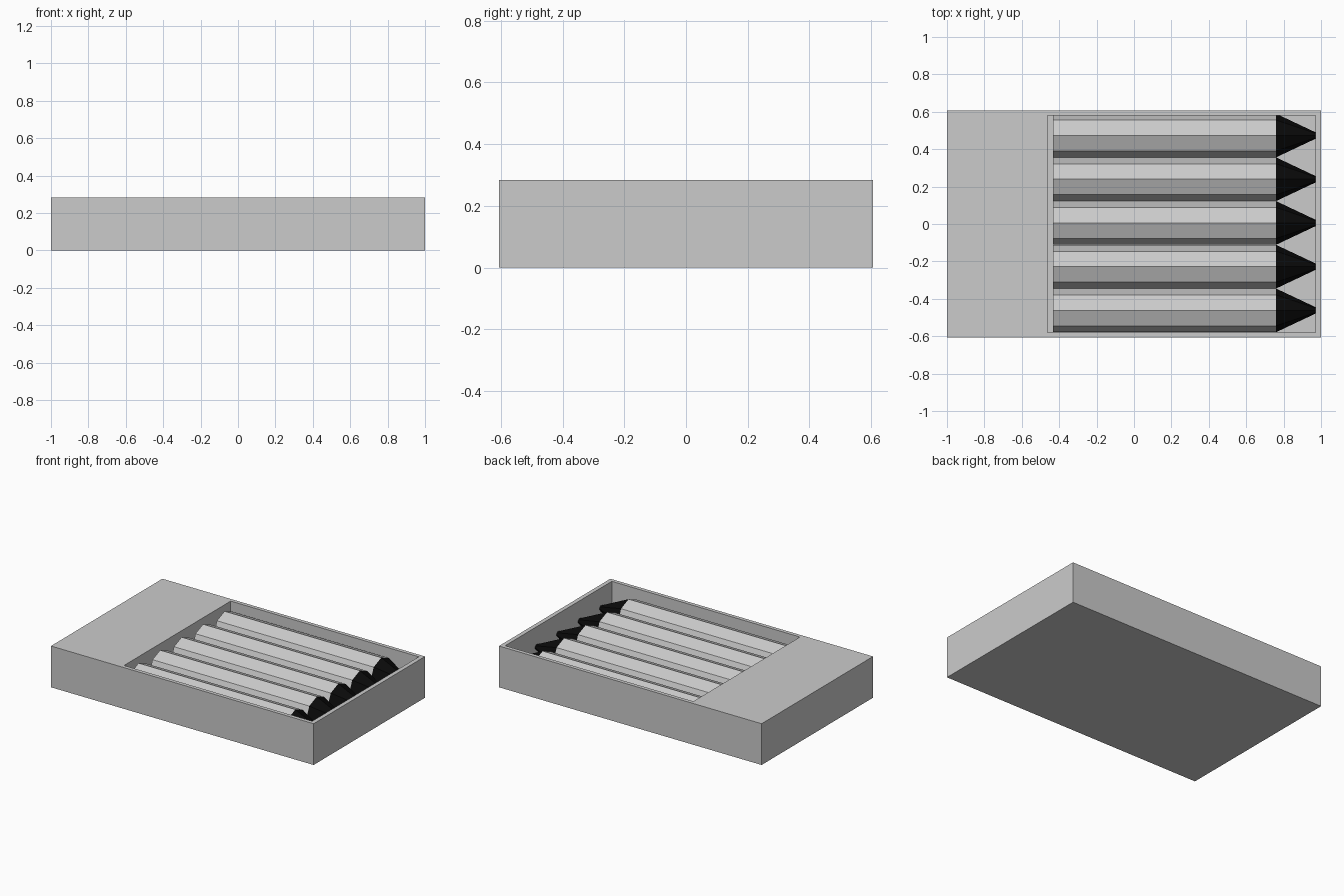
import bpy, bmesh
from math import cos, sin, pi

if "Cube" in bpy.data.objects:
    bpy.data.objects.remove(bpy.data.objects["Cube"])


def loft(name, rings, material=None):
    """Skin a stack of equal-length rings and cap both ends."""
    bm = bmesh.new()
    loops = [[bm.verts.new(p) for p in ring] for ring in rings]
    for a, b in zip(loops, loops[1:]):
        n = len(a)
        for i in range(n):
            j = (i + 1) % n
            bm.faces.new((a[i], a[j], b[j], b[i]))
    bm.faces.new(loops[0][::-1])
    bm.faces.new(loops[-1])
    bmesh.ops.recalc_face_normals(bm, faces=bm.faces)
    mesh = bpy.data.meshes.new(name)
    bm.to_mesh(mesh)
    bm.free()
    obj = bpy.data.objects.new(name, mesh)
    bpy.context.collection.objects.link(obj)
    if material:
        mesh.materials.append(material)
    return obj


def rect(x0, x1, y, z):
    return [(x0, -y, z), (x1, -y, z), (x1, y, z), (x0, y, z)]


def octagon(x, yc, zc, r):
    return [(x, yc + r * cos(i * pi / 4), zc + r * sin(i * pi / 4)) for i in range(8)]


black = bpy.data.materials.new("black")
black.diffuse_color = (0.003, 0.003, 0.003, 1)
black.use_nodes = True
black.node_tree.nodes["Principled BSDF"].inputs["Base Color"].default_value = black.diffuse_color

# Box with a recessed tray; the left part stays solid
H, FLOOR = 0.284, 0.03
loft("box", [rect(-1, 1, 0.606, 0), rect(-1, 1, 0.606, H),
             rect(-0.462, 0.971, 0.58, H), rect(-0.462, 0.971, 0.58, FLOOR)])

# Five touching eight-sided rods with black tapered tips
R, ZC = 0.1165, 0.146
for k in range(5):
    y = 0.473 - 0.2337 * k
    loft(f"rod_{k + 1}", [octagon(-0.434, y, ZC, R), octagon(0.76, y, ZC, R)])
    loft(f"rod_tip_{k + 1}", [octagon(0.76, y, ZC, R), octagon(0.973, y, ZC, 0.016)], black)
